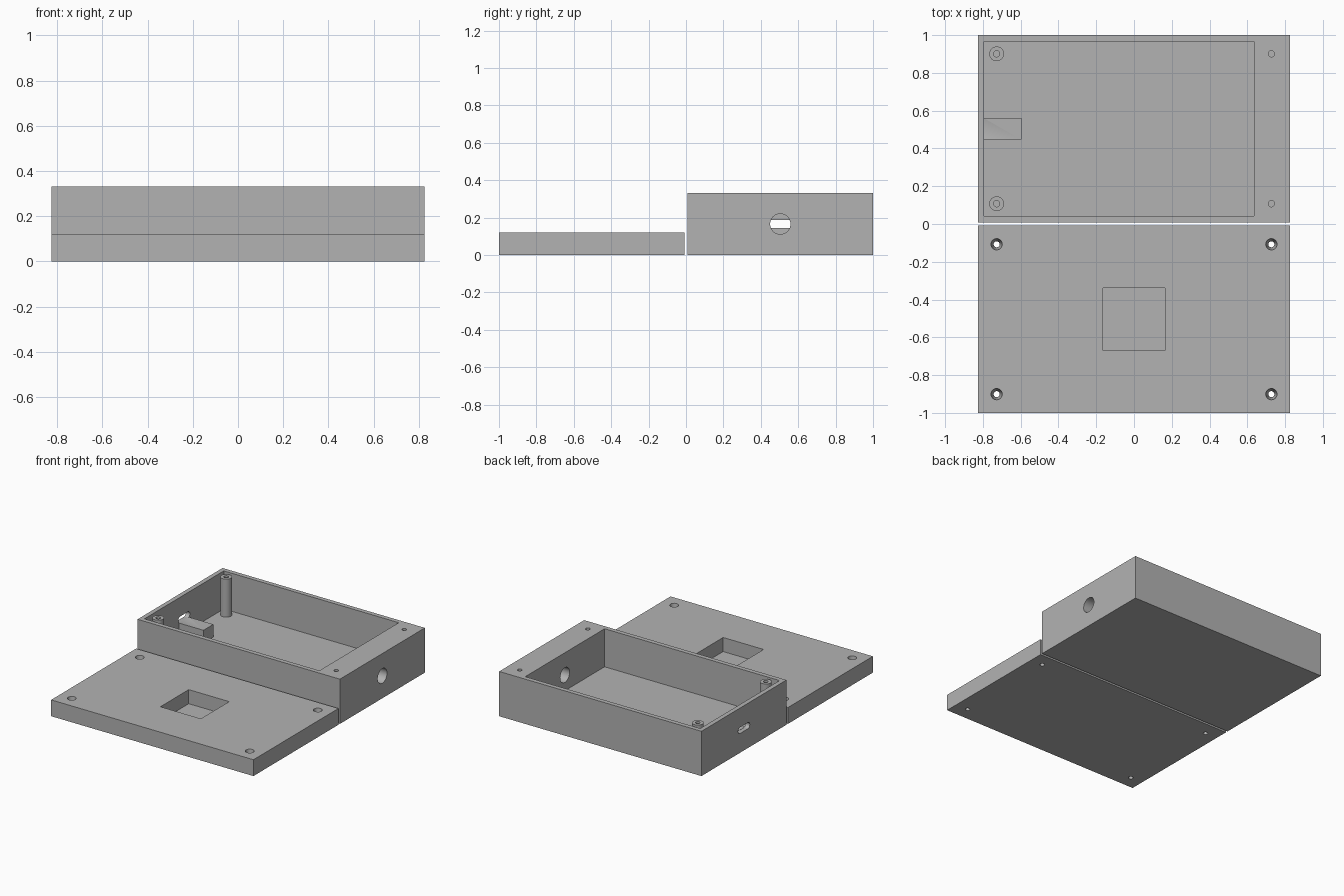
import bpy, math

if "Cube" in bpy.data.objects:
    bpy.data.objects.remove(bpy.data.objects["Cube"])

MM = 2 / 121                      # one millimetre of the case in scene units
LENGTH, DEPTH, HEIGHT = 100 * MM, 60 * MM, 20 * MM
LID_H, WALL, FLOOR = 7.3 * MM, 2 * MM, 3 * MM
X1 = LENGTH / 2                   # right face of both parts
Y0, Y1 = 0.5 * MM, 1.0            # box front and back
YC = (Y0 + Y1) / 2                # box centre line
SCREW_X = X1 - 6 * MM
SCREW_Y = (Y0 + 6 * MM, Y1 - 6 * MM)

grey = bpy.data.materials.new("grey_plastic")
grey.diffuse_color = (0.45, 0.45, 0.45, 1)
grey.use_nodes = True
grey.node_tree.nodes["Principled BSDF"].inputs["Base Color"].default_value = grey.diffuse_color


def box(name, x, y, z):
    """Box spanning the given (min, max) ranges."""
    bpy.ops.mesh.primitive_cube_add(size=1)
    ob = bpy.context.object
    ob.name = name
    ob.location = [(a + b) / 2 for a, b in (x, y, z)]
    ob.scale = [b - a for a, b in (x, y, z)]
    bpy.ops.object.transform_apply(location=True, rotation=True, scale=True)
    return ob


def cone(name, centre, z, r_low, r_high, axis="Z"):
    """Round part along z, or along x when axis is X; z is the span on that axis."""
    bpy.ops.mesh.primitive_cone_add(vertices=32, radius1=r_low, radius2=r_high, depth=z[1] - z[0])
    ob = bpy.context.object
    ob.name = name
    mid = (z[0] + z[1]) / 2
    if axis == "X":
        ob.rotation_euler = (0, math.pi / 2, 0)
        ob.location = (mid, *centre)
    else:
        ob.location = (*centre, mid)
    bpy.ops.object.transform_apply(location=True, rotation=True, scale=True)
    return ob


def combine(target, tool, operation):
    """Apply a boolean and discard the tool."""
    mod = target.modifiers.new("cut", "BOOLEAN")
    mod.operation, mod.solver, mod.object = operation, "EXACT", tool
    bpy.context.view_layer.objects.active = target
    bpy.ops.object.modifier_apply(modifier=mod.name)
    bpy.data.objects.remove(tool, do_unlink=True)


def finish(ob):
    ob.data.materials.clear()
    ob.data.materials.append(grey)
    bpy.ops.object.select_all(action="DESELECT")
    ob.select_set(True)
    bpy.context.view_layer.objects.active = ob
    bpy.ops.object.shade_smooth_by_angle(angle=math.radians(30))


# Open case with a thick right wall
case = box("case", (-X1, X1), (Y0, Y1), (0, HEIGHT))
combine(case, box("cavity", (-X1 + WALL, X1 - 11.5 * MM), (Y0 + WALL, Y1 - WALL),
                  (FLOOR, HEIGHT + 0.1)), "DIFFERENCE")

# Rounded cable slot in the left wall
slot_r, slot_half = 0.0228, 0.068
slot_x = (-X1 - 0.1, -X1 + WALL + 0.02)
slot = box("slot", slot_x, (YC - slot_half + slot_r, YC + slot_half - slot_r),
           (HEIGHT / 2 - slot_r, HEIGHT / 2 + slot_r))
for s in (-1, 1):
    combine(slot, cone("slot_end", (YC + s * (slot_half - slot_r), HEIGHT / 2),
                       slot_x, slot_r, slot_r, "X"), "UNION")
combine(case, slot, "DIFFERENCE")

# Round socket hole through the right wall
combine(case, cone("socket_hole", (YC, HEIGHT / 2), (X1 - 0.3, X1 + 0.1), 0.0545, 0.0545, "X"),
        "DIFFERENCE")

# Support block behind the slot
combine(case, box("support_block", (-X1 + WALL - 0.002, -X1 + 14 * MM),
                  (YC - 3.5 * MM, YC + 3.5 * MM), (FLOOR - 0.01, 0.144)), "UNION")

# Screw posts on the left, then blind screw holes at all four corners
for y in SCREW_Y:
    combine(case, cone("screw_post", (-SCREW_X, y), (FLOOR - 0.01, HEIGHT), 0.039, 0.039), "UNION")
for x in (-SCREW_X, SCREW_X):
    for y in SCREW_Y:
        combine(case, cone("screw_hole", (x, y), (FLOOR + 0.005, HEIGHT + 0.05), 0.0165, 0.0165),
                "DIFFERENCE")
finish(case)

# Lid lying in front, with a square pocket and tapered screw holes
lid = box("lid", (-X1, X1), (-Y1, -Y0), (0, LID_H))
combine(lid, box("pocket", (-10 * MM, 10 * MM), (-YC - 10 * MM, -YC + 10 * MM),
                 (MM, LID_H + 0.1)), "DIFFERENCE")
for x in (-SCREW_X, SCREW_X):
    for y in SCREW_Y:
        taper = 0.014 / LID_H * 0.02
        combine(lid, cone("tapered_hole", (x, -y), (-0.02, LID_H + 0.02),
                          0.016 - taper, 0.030 + taper), "DIFFERENCE")
finish(lid)
